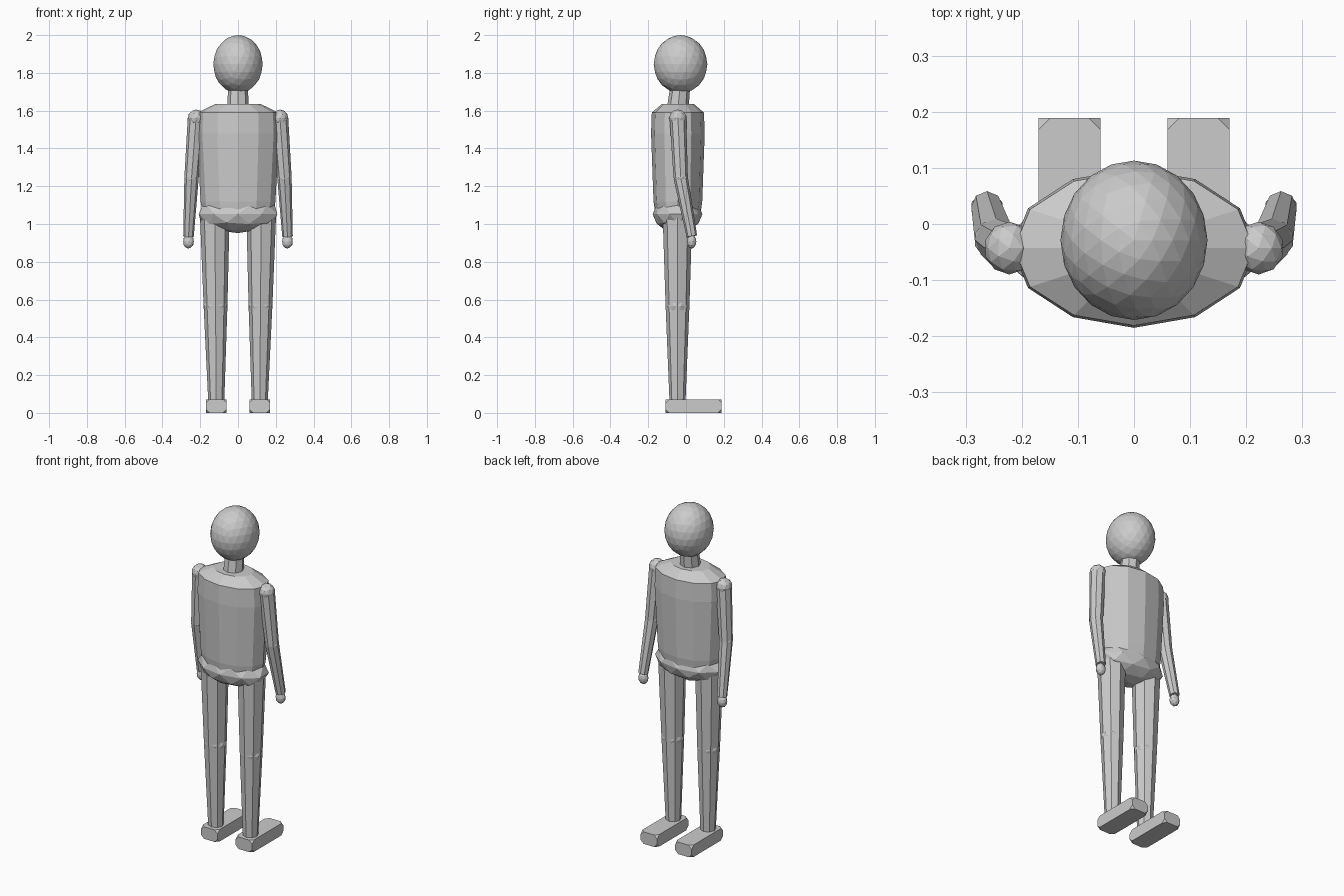
import bpy, bmesh
from math import cos, sin, pi
from mathutils import Vector, Matrix

if "Cube" in bpy.data.objects:
    bpy.data.objects.remove(bpy.data.objects["Cube"])


def finish(bm, name):
    bmesh.ops.recalc_face_normals(bm, faces=bm.faces)
    me = bpy.data.meshes.new(name)
    bm.to_mesh(me)
    bm.free()
    ob = bpy.data.objects.new(name, me)
    bpy.context.collection.objects.link(ob)
    return ob


def ball(name, centre, radii, subdivisions):
    bm = bmesh.new()
    bmesh.ops.create_icosphere(bm, subdivisions=subdivisions, radius=1)
    # normalise so the given radii are the true extents
    for i in range(3):
        m = max(abs(v.co[i]) for v in bm.verts)
        for v in bm.verts:
            v.co[i] *= radii[i] / m
    bmesh.ops.translate(bm, verts=bm.verts, vec=centre)
    return finish(bm, name)


def limb(name, a, b, ra, rb, sides=8):
    a, b = Vector(a), Vector(b)
    d = b - a
    rot = Vector((0, 0, 1)).rotation_difference(d).to_matrix().to_4x4()
    if d.z < 0:  # turn downward limbs without twisting the cross-section
        rot = Vector((0, 0, -1)).rotation_difference(d).to_matrix().to_4x4()
        ra, rb = rb, ra
    bm = bmesh.new()
    bmesh.ops.create_cone(bm, cap_ends=True, segments=sides, radius1=ra, radius2=rb,
                          depth=d.length, matrix=Matrix.Translation((a + b) / 2) @ rot)
    return finish(bm, name)


def loft(name, rings, sides):
    bm = bmesh.new()
    loops = []
    for z, y, rx, ry in rings:
        loops.append([bm.verts.new((rx * cos(2 * pi * i / sides),
                                    y + ry * sin(2 * pi * i / sides), z)) for i in range(sides)])
    for lo, hi in zip(loops, loops[1:]):
        for i in range(sides):
            j = (i + 1) % sides
            bm.faces.new((lo[i], lo[j], hi[j], hi[i]))
    bm.faces.new(loops[0])
    bm.faces.new(loops[-1])
    return finish(bm, name)


def foot(name, x):
    bm = bmesh.new()
    bmesh.ops.create_cube(bm, size=1, matrix=Matrix.Translation((x, 0.04, 0.036))
                          @ Matrix.Diagonal((0.11, 0.297, 0.072, 1)))
    # clipped corners only
    bmesh.ops.bevel(bm, geom=bm.verts[:], offset=0.02, segments=1, affect='VERTICES')
    return finish(bm, name)


# Head, neck and trunk
ball("head", (0, -0.029, 1.846), (0.131, 0.142, 0.154), 3)
limb("neck", (0, -0.045, 1.60), (0, -0.03, 1.73), 0.058, 0.052)
loft("torso", [(1.07, -0.043, 0.19, 0.122), (1.12, -0.043, 0.198, 0.129),
               (1.48, -0.043, 0.218, 0.142), (1.59, -0.043, 0.214, 0.138),
               (1.635, -0.043, 0.12, 0.085)], 12)
ball("pelvis", (0, -0.045, 1.052), (0.208, 0.132, 0.10), 2)

# Arms and legs on both sides
for side, s in (("left", -1), ("right", 1)):
    shoulder, elbow, wrist = (s * 0.222, -0.043, 1.56), (s * 0.246, -0.028, 1.245), (s * 0.262, 0.031, 0.935)
    ball(side + "_shoulder", shoulder, (0.043, 0.047, 0.046), 2)
    limb(side + "_upper_arm", shoulder, elbow, 0.044, 0.038)
    ball(side + "_elbow", elbow, (0.037, 0.037, 0.037), 2)
    limb(side + "_forearm", elbow, wrist, 0.038, 0.028)
    ball(side + "_hand", (s * 0.262, 0.03, 0.907), (0.028, 0.025, 0.037), 2)

    hip, knee, ankle = (s * 0.123, -0.045, 1.06), (s * 0.119, -0.045, 0.565), (s * 0.115, -0.045, 0.05)
    limb(side + "_thigh", hip, knee, 0.079, 0.063)
    ball(side + "_knee", knee, (0.062, 0.062, 0.062), 2)
    limb(side + "_shin", knee, ankle, 0.063, 0.042)
    foot(side + "_foot", s * 0.115)
